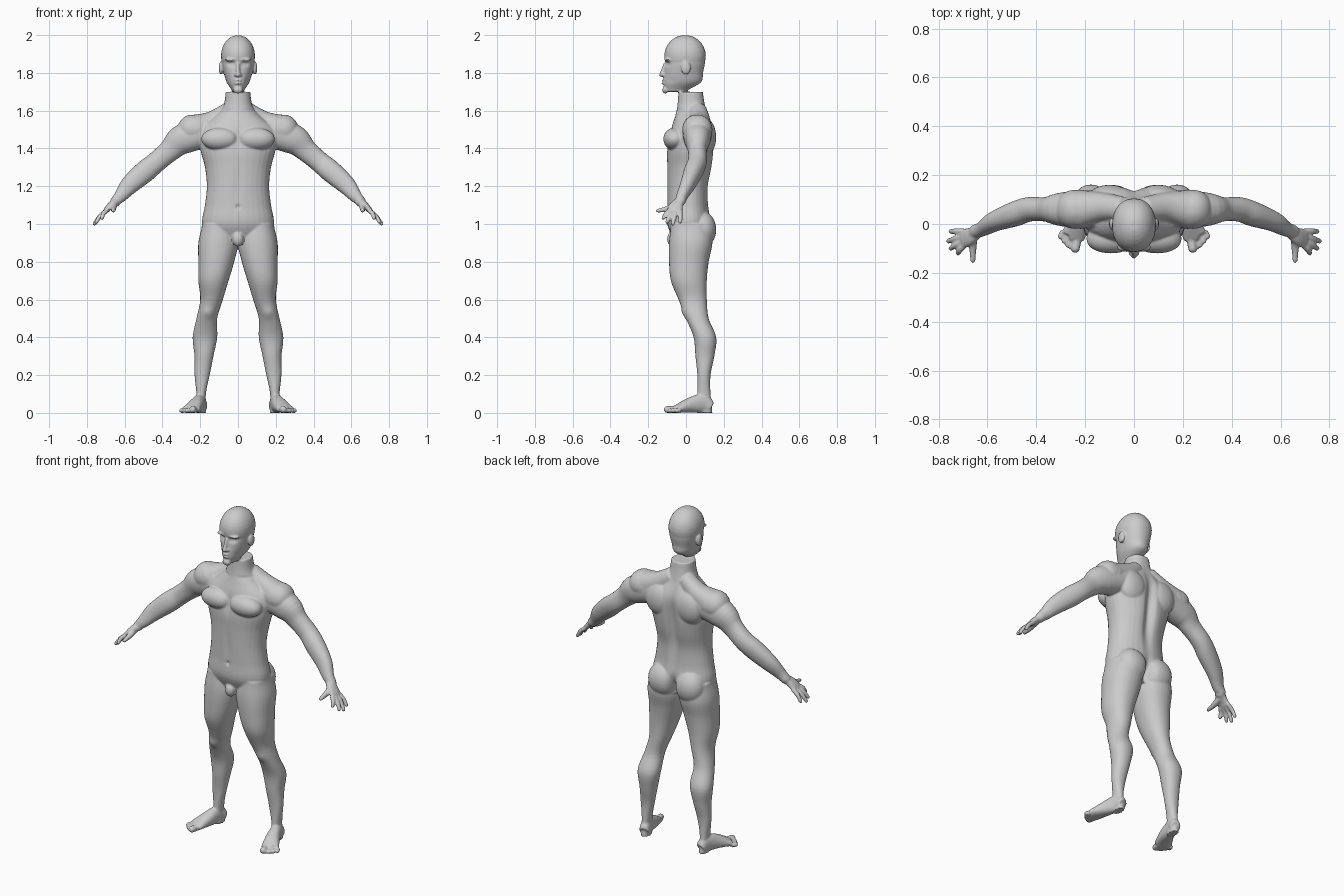
import bpy, bmesh, math
from mathutils import Vector

if "Cube" in bpy.data.objects:
    bpy.data.objects.remove(bpy.data.objects["Cube"])

SIDES = 32
STEPS = 5
ROUNDNESS = .92
ACROSS, ALONG, UP = Vector((1, 0, 0)), Vector((0, 1, 0)), Vector((0, 0, 1))
bm = bmesh.new()


def spline(rows):
    """Smooth in-between rows through the given ones."""
    points = [rows[0], *rows, rows[-1]]
    result = []
    for before, start, end, after in zip(points, points[1:], points[2:], points[3:]):
        for step in range(STEPS):
            t = step / STEPS
            row = []
            for a, b, c, d in zip(before, start, end, after):
                bend = 2 * a - 5 * b + 4 * c - d
                twist = 3 * (b - c) + d - a
                row.append(b + t * (c - a + t * (bend + t * twist)) / 2)
            result.append(row)
    return result + [list(rows[-1])]


def skin(rings, mirror):
    """Closed surface over rings, each a centre and two half axes."""
    for side in (1, -1) if mirror else (1,):
        loops = []
        for centre, u, v in rings:
            loop = []
            for k in range(SIDES):
                angle = math.tau * k / SIDES
                c, s = math.cos(angle), math.sin(angle)
                co = (centre + u * math.copysign(abs(c) ** ROUNDNESS, c)
                      + v * math.copysign(abs(s) ** ROUNDNESS, s))
                loop.append(bm.verts.new((co.x * side, co.y, co.z)))
            loops.append(loop)
        for low, high in zip(loops, loops[1:]):
            for k in range(SIDES):
                bm.faces.new((low[k - 1], low[k], high[k], high[k - 1]))
        bm.faces.new(loops[0])
        bm.faces.new(loops[-1])


def stack(top, step, inner, outer, front, back, mirror=False):
    """Level sections at even heights, going down from the top."""
    rings = []
    for i, (a, b, f, k) in enumerate(spline(list(zip(inner, outer, front, back)))):
        centre = Vector(((a + b) / 2, (f + k) / 2, top - step * i / STEPS))
        rings.append((centre, ACROSS * (b - a) / 2, ALONG * (k - f) / 2))
    skin(rings, mirror)


def ball(centre, size, mirror=True):
    """Ellipsoid muscle or rounded tip."""
    rings = []
    for i in range(1, SIDES // 2):
        angle = math.tau * i / SIDES
        wide = math.sin(angle)
        rings.append((Vector(centre) - UP * size[2] * math.cos(angle),
                      ACROSS * size[0] * wide, ALONG * size[1] * wide))
    skin(rings, mirror)


def limb(path, widths, heights=None, level=UP, mirror=True):
    """Round-tipped tube along a path."""
    heights = heights or widths
    rows = spline([(*p, w, h) for p, w, h in zip(path, widths, heights)])
    spots = [Vector(row[:3]) for row in rows]
    rings = []
    for i, row in enumerate(rows):
        ahead = spots[min(i + 1, len(spots) - 1)] - spots[max(i - 1, 0)]
        u = ahead.cross(level).normalized()
        rings.append((spots[i], u * row[3], u.cross(ahead).normalized() * row[4]))
    skin(rings, mirror)
    ball(spots[-1], [min(widths[-1], heights[-1])] * 3, mirror)


# Torso and neck
waist = [.065, .09, .2, .2, .175, .165, .175, .19, .15]
stack(top=1.7, step=.1, inner=[-w for w in waist], outer=waist,
      front=[-.04, -.05, -.08, -.1, -.1, -.1, -.1, -.1, -.06],
      back=[.09, .11, .15, .15, .14, .12, .12, .13, .1])
limb([(.04, .06, 1.6), (.13, .07, 1.54), (.22, .06, 1.5)], widths=[.05, .06, .08])
chest = ball((.095, -.06, 1.45), (.1, .06, .06))
ball((.1, .1, 1.46), (.09, .06, .1))         # shoulder blades
ball((.09, .08, .97), (.09, .08, .1))        # buttocks
ball((0, -.07, .92), (.03, .03, .04), mirror=False)

# Legs
stack(top=1, step=.1, mirror=True,
      inner=[.02, 0, .02, .05, .08, .11, .11, .13, .15, .17, .17],
      outer=[.19, .21, .21, .21, .2, .22, .24, .23, .23, .22, .22],
      front=[-.08, -.09, -.09, -.08, -.04, 0, .04, .05, .06, .06, .06],
      back=[.13, .14, .12, .11, .11, .12, .16, .15, .13, .13, .14])

# Feet, with toes fanned from the big one outwards
limb([(.19, .13, .03), (.2, .09, .05), (.22, .02, .04), (.25, -.05, .02)],
     widths=[.03, .03, .04, .05], heights=[.03, .05, .04, .02])
for i in range(5):
    t = i / 4
    thick = .012 if i else .018
    arch = math.sin(math.pi * t) / 100
    root = Vector((.23 + .06 * t, .02 * t - .05, thick))
    tip = Vector((.24 + .06 * t, .05 * t - .1 - arch, thick))
    limb([root, root.lerp(tip, .5), tip], widths=[thick] * 3)

# Arms and shoulders
arm = [(.15, .06, 1.49), (.29, .06, 1.45), (.36, .06, 1.39), (.43, .06, 1.33),
       (.49, .04, 1.28), (.57, .01, 1.21), (.62, -.02, 1.15), (.65, -.03, 1.12)]
limb(arm, widths=[.08, .08, .06, .055, .058, .05, .035, .026],
     heights=[.08, .07, .05, .05, .05, .04, .03, .028], level=ALONG)
ball((.24, .06, 1.5), (.08, .08, .08))

# Hands
limb([(.64, -.03, 1.12), (.67, -.05, 1.1), (.7, -.06, 1.07)],
     widths=[.025, .02, .014], heights=[.025, .035, .04], level=ALONG)
fingertips = [(.72, -.12, 1.03), (.75, -.1, 1.01), (.76, -.07, 1), (.75, -.03, 1.01)]
for i, tip in enumerate(fingertips):
    root = Vector((.695, .02 * i - .09, 1.07))
    knuckle = root.lerp(Vector(tip), .5) + (ACROSS + UP) / 200
    limb([root, knuckle, tip], widths=[.012, .012, .01], level=ALONG)
limb([(.66, -.05, 1.1), (.66, -.1, 1.08), (.66, -.15, 1.07)], widths=[.02, .015, .01])

# Head: cranium over a tapering jaw
ball((0, -.005, 1.89), (.09, .11, .11), mirror=False)
jaw = [.085, .085, .075, .06, .03]
stack(top=1.9, step=.05, inner=[-w for w in jaw], outer=jaw,
      front=[-.1, -.11, -.115, -.12, -.11], back=[.1, .1, .09, .08, 0])
ball((0, -.11, 1.71), (.025, .015, .02), mirror=False)     # chin
limb([(0, -.11, 1.85), (0, -.12, 1.82), (0, -.13, 1.79)], widths=[.01, .01, .012],
     level=ALONG, mirror=False)                             # nose
ball((.012, -.12, 1.79), (.01, .01, .008))                  # nostrils
ball((.03, -.095, 1.87), (.04, .02, .01))                   # brows
for lip in (1.76, 1.745):
    ball((0, -.112, lip), (.02, .018, .007), mirror=False)
ball((.09, 0, 1.825), (.012, .025, .035))                   # ears

# Fuse every part into one skin
bmesh.ops.recalc_face_normals(bm, faces=bm.faces)
mesh = bpy.data.meshes.new("body")
bm.to_mesh(mesh)
bm.free()
body = bpy.data.objects.new("body", mesh)
bpy.context.collection.objects.link(body)
fuse = body.modifiers.new("fuse", 'REMESH')
fuse.mode = 'VOXEL'
fuse.voxel_size = .005
graph = bpy.context.evaluated_depsgraph_get()
body.data = bpy.data.meshes.new_from_object(body.evaluated_get(graph))
body.modifiers.remove(fuse)


def press(centre, size, push, mirror=False):
    """Soft dent, or bulge, from front to back around a point."""
    for side in (1, -1) if mirror else (1,):
        for vert in body.data.vertices:
            spot = (vert.co.x * side, vert.co.y, vert.co.z)
            distance = sum(((s - c) / r) ** 2 for s, c, r in zip(spot, centre, size))
            if distance < 6:
                vert.co.y += push * math.exp(-distance)


# Sculpted creases and hollows
press((0, .15, 1.33), (.03, .08, .2), push=-.03)                   # spine
press((0, .13, .94), (.02, .08, .07), push=-.03)                   # buttock cleft
press((0, -.11, 1.45), (.015, .04, .06), push=.01)                 # breastbone
press((0, -.1, 1.2), (.02, .04, .1), push=.005)                    # belly line
press((0, -.1, 1.09), (.01, .03, .01), push=.01)                   # navel
press((.1, -.05, 1.6), (.05, .05, .01), push=.01, mirror=True)     # collar hollows
press((.16, 0, .53), (.03, .04, .03), push=-.01, mirror=True)      # kneecaps
press((.035, -.1, 1.846), (.02, .03, .012), push=.014, mirror=True)  # eye sockets
press((.035, -.09, 1.845), (.01, .03, .006), push=-.006, mirror=True)  # eyes
press((0, -.12, 1.753), (.02, .03, .005), push=.006)               # mouth
press((.05, -.08, 1.76), (.02, .03, .02), push=.006, mirror=True)  # cheeks

# Flat soles, gentle smoothing, one plain colour
for vert in body.data.vertices:
    vert.co.z = max(vert.co.z, 0)
soften = body.modifiers.new("soften", 'SMOOTH')
soften.factor = .5
soften.iterations = 5
grey = bpy.data.materials.new("plain grey")
grey.use_nodes = True
colour = (.6, .6, .6, 1)
grey.diffuse_color = colour
grey.node_tree.nodes["Principled BSDF"].inputs["Base Color"].default_value = colour
body.data.materials.clear()
body.data.materials.append(grey)
for face in body.data.polygons:
    face.use_smooth = True
    face.material_index = 0
